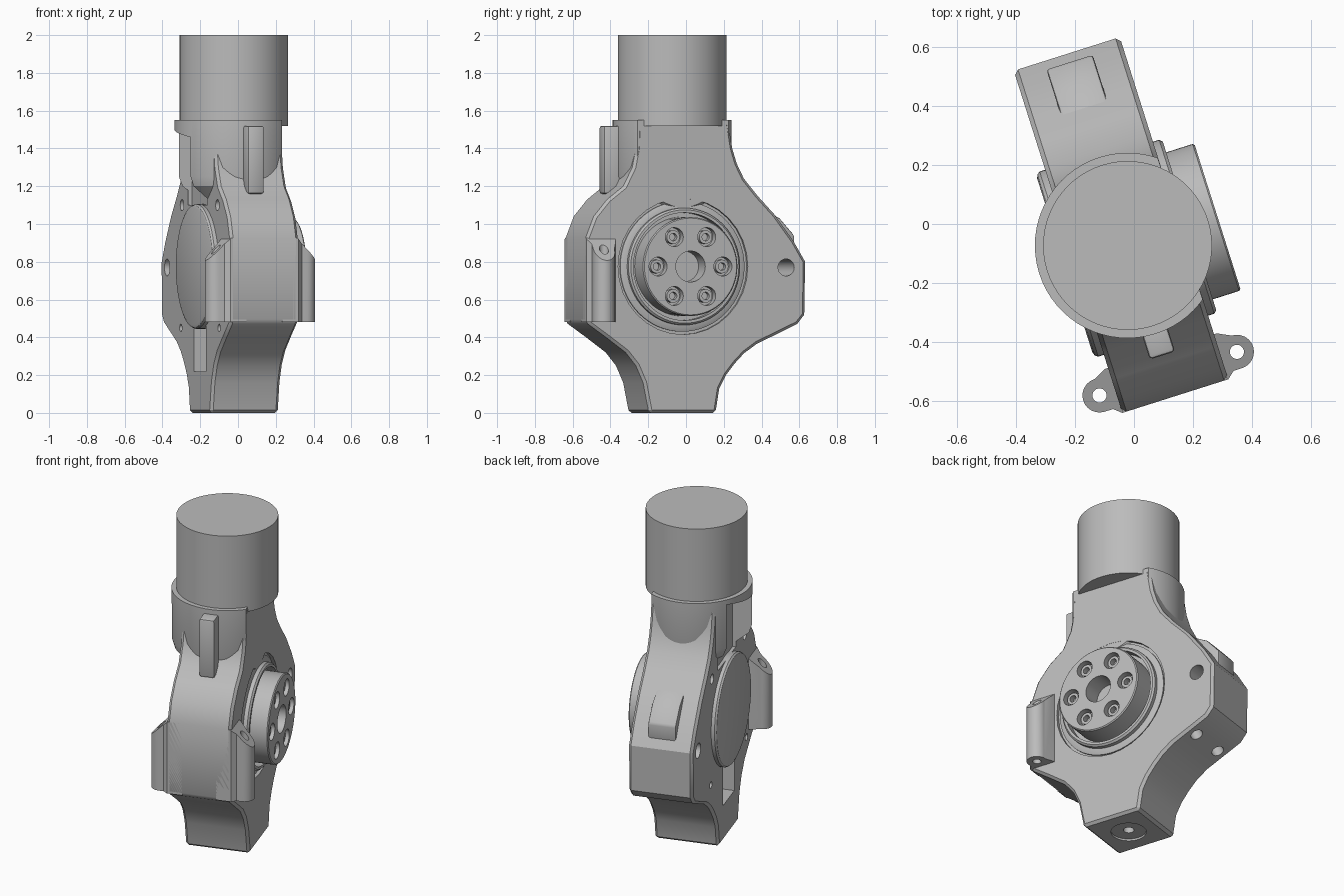
import bpy, bmesh, math
from mathutils import Matrix, Vector

if "Cube" in bpy.data.objects:
    bpy.data.objects.remove(bpy.data.objects["Cube"])

grey = bpy.data.materials.new("plain grey")
grey.use_nodes = True
grey.diffuse_color = (0.5, 0.5, 0.5, 1)
grey.node_tree.nodes["Principled BSDF"].inputs["Base Color"].default_value = (0.5, 0.5, 0.5, 1)

MID, AXIS_Y, AXIS_Z = -0.043, -0.063, 0.775   # body centre line and joint axis
LEFT, RIGHT = -0.232, 0.146                   # flat side faces
ALONG_X = Matrix.Rotation(math.pi / 2, 4, 'Y')
ALONG_Y = Matrix.Rotation(-math.pi / 2, 4, 'X')
UP = Matrix.Identity(4)
parts = []


def make(name, bm, keep=True):
    bmesh.ops.recalc_face_normals(bm, faces=bm.faces)
    mesh = bpy.data.meshes.new(name)
    bm.to_mesh(mesh)
    bm.free()
    mesh.materials.append(grey)
    ob = bpy.data.objects.new(name, mesh)
    bpy.context.collection.objects.link(ob)
    if keep:
        parts.append(ob)
    return ob


def lathe(name, pts, loc, turn=UP, ring=False, seg=64, keep=True):
    """Revolve (radius, height) points; ring closes the section on itself."""
    bm = bmesh.new()
    loops = [[bm.verts.new((r * math.cos(2 * math.pi * i / seg), r * math.sin(2 * math.pi * i / seg), h))
              for i in range(seg)] for r, h in pts]
    pairs = list(zip(loops, loops[1:]))
    if ring:
        pairs.append((loops[-1], loops[0]))
    else:
        bm.faces.new(loops[0])
        bm.faces.new(loops[-1])
    for a, b in pairs:
        for i in range(seg):
            j = (i + 1) % seg
            bm.faces.new((a[i], a[j], b[j], b[i]))
    bm.transform(Matrix.Translation(loc) @ turn)
    return make(name, bm, keep)


def prism(name, pts, low, high, axis='X', keep=True):
    """Extrude a (y, z) outline along X, or an (x, y) outline along Z."""
    bm = bmesh.new()
    place = (lambda p, h: (h, p[0], p[1])) if axis == 'X' else (lambda p, h: (p[0], p[1], h))
    a = [bm.verts.new(place(p, low)) for p in pts]
    b = [bm.verts.new(place(p, high)) for p in pts]
    bm.faces.new(a)
    bm.faces.new(b)
    for i in range(len(pts)):
        j = (i + 1) % len(pts)
        bm.faces.new((a[i], a[j], b[j], b[i]))
    return make(name, bm, keep)


def drill(radius, low, high, loc, turn=UP):
    return lathe("cutter", [(radius, low), (radius, high)], loc, turn, seg=32, keep=False)


def apply_modifiers(ob):
    bpy.context.view_layer.update()
    ev = ob.evaluated_get(bpy.context.evaluated_depsgraph_get())
    mesh = bpy.data.meshes.new_from_object(ev)
    ob.modifiers.clear()
    ob.data = mesh


def cut(ob, cutters):
    for c in cutters:
        mod = ob.modifiers.new("cut", 'BOOLEAN')
        mod.object, mod.operation, mod.solver = c, 'DIFFERENCE', 'EXACT'
        apply_modifiers(ob)
        bpy.data.objects.remove(c)


def bevel(ob, width, segments=1, angle=50):
    mod = ob.modifiers.new("bevel", 'BEVEL')
    mod.width, mod.segments, mod.limit_method = width, segments, 'ANGLE'
    mod.angle_limit = math.radians(angle)
    apply_modifiers(ob)


def trim(ob, point, normal):
    bm = bmesh.new()
    bm.from_mesh(ob.data)
    res = bmesh.ops.bisect_plane(bm, geom=bm.verts[:] + bm.edges[:] + bm.faces[:],
                                 plane_co=point, plane_no=normal, clear_outer=True)
    edges = [g for g in res["geom_cut"] if isinstance(g, bmesh.types.BMEdge)]
    bmesh.ops.edgeloop_fill(bm, edges=edges)
    bmesh.ops.recalc_face_normals(bm, faces=bm.faces)
    bm.to_mesh(ob.data)
    bm.free()


def pocket():
    return prism("cutter", [(-0.2, 1.1), (0.14, 1.1), (0.14, 1.52), (-0.2, 1.46)], -0.5, LEFT + 0.02, keep=False)


# Main housing: flared side outline
back = [(0.122, 0), (0.143, 0.13), (0.18, 0.2), (0.227, 0.26), (0.28, 0.315), (0.35, 0.365), (0.49, 0.43),
        (0.575, 0.47), (0.615, 0.52), (0.62, 0.8), (0.555, 0.91), (0.45, 1.05), (0.355, 1.15),
        (0.28, 1.24), (0.24, 1.32), (0.215, 1.4), (0.19, 1.55)]
front = [(-0.315, 1.55), (-0.32, 1.4), (-0.34, 1.3), (-0.39, 1.2), (-0.48, 1.13), (-0.555, 1.04),
         (-0.6, 0.925), (-0.6, 0.48), (-0.486, 0.4), (-0.377, 0.32), (-0.32, 0.25), (-0.28, 0.16), (-0.248, 0)]
body = prism("housing", back + front, LEFT, RIGHT)
bevel(body, 0.015)
cutters = [drill(0.36, 0, 0.1, (RIGHT - 0.02, AXIS_Y, AXIS_Z), ALONG_X),
           drill(0.045, -0.5, 0.5, (0, 0.51, 0.77), ALONG_X),
           drill(0.1, -0.1, 0.012, (MID, AXIS_Y, 0)),
           drill(0.03, -0.1, 0.1, (MID, AXIS_Y, 0)),
           prism("cutter", [(-0.17, 0.22), (0.04, 0.22), (0.04, 0.5), (-0.17, 0.5)], -0.4, LEFT + 0.07, keep=False),
           pocket()]
for y, z, r in [(0.27, 0.45, 0.02), (-0.4, 0.45, 0.02), (0.25, 1.1, 0.03), (-0.37, 1.1, 0.03)]:
    cutters.append(drill(r, -0.1, 0.05, (LEFT, y, z), ALONG_X))
for s in (-1, 1):
    cutters.append(drill(0.035, -0.08, 0.2, (MID + s * 0.11, 0.46, 0.42),
                         Matrix.Rotation(math.radians(-155), 4, 'X')))
cut(body, cutters)

# Round neck flattened on one side, with a cable pocket on the other
neck = lathe("neck", [(0.18, 1.08), (0.26, 1.16), (0.3, 1.2), (0.315, 1.25), (0.315, 1.55)], (MID, AXIS_Y, 0))
trim(neck, (RIGHT - 0.001, 0, 0), (1, 0, 0))
cut(neck, [pocket()])
lathe("top_tube", [(0.287, 1.52), (0.287, 2.0)], (MID, AXIS_Y, 0))

# Front and back ribs
rib = prism("front_rib", [(-0.3, 1.52), (-0.455, 1.52), (-0.455, 1.16), (-0.3, 1.16)], MID - 0.045, MID + 0.045)
bevel(rib, 0.012, 2)
boss = prism("back_rib", [(0.36, 1.11), (0.51, 1.03), (0.59, 0.94), (0.59, 0.83), (0.4, 0.9)], -0.125, 0.04)
bevel(boss, 0.01, 2, 30)

# Pair of slanted mounting ears
for side, s in (("left", 1), ("right", -1)):
    ex, ey, r = 0.245, -0.52, 0.058
    outline = [(0.1, -0.6), (0.189, -0.6), (0.215, ey - r)]
    outline += [(ex + r * math.cos(math.radians(a)), ey + r * math.sin(math.radians(a)))
                for a in range(-90, 91, 15)]
    outline += [(0.2, -0.44), (0.1, -0.43)]
    ear = prism(side + "_ear", [(MID + s * x, y) for x, y in outline], 0.48, 0.925, 'Z')
    trim(ear, (MID + s * 0.185, 0, 0.925), (s, 0, 1))
    cut(ear, [drill(0.024, 0, 1.5, (MID + s * ex, ey, 0))])

# Output joint: seal rings, flange and bolts
hub = (0, AXIS_Y, AXIS_Z)
lathe("outer_ring", [(0.31, 0.1), (0.31, 0.168), (0.3, 0.178), (0.285, 0.178), (0.285, 0.1)], hub, ALONG_X, True)
lathe("seal_ring", [(0.345, 0.1), (0.345, 0.135), (0.32, 0.145), (0.3, 0.145), (0.3, 0.1)], hub, ALONG_X, True)
flange = lathe("output_flange", [(0.262, 0.1), (0.262, 0.272), (0.256, 0.278)], hub, ALONG_X)
bolts = [(AXIS_Y + 0.18 * math.cos(k * math.pi / 3), AXIS_Z + 0.18 * math.sin(k * math.pi / 3)) for k in range(6)]
cut(flange, [drill(0.082, 0.16, 0.4, hub, ALONG_X)]
    + [drill(0.05, 0.225, 0.4, (0, y, z), ALONG_X) for y, z in bolts])
for k, (y, z) in enumerate(bolts):
    lathe("bolt_%d" % k, [(0.036, 0.22), (0.036, 0.26), (0.02, 0.26), (0.02, 0.22)],
          (0, y, z), ALONG_X, True, 24)

# Domed cover on the opposite side
lathe("side_cover", [(0.33, LEFT + 0.03), (0.33, -0.252), (0.323, -0.262), (0.31, -0.267)], hub, ALONG_X)

# Turn the whole assembly, then smooth round surfaces
bpy.ops.object.select_all(action='DESELECT')
for ob in parts:
    ob.data.transform(Matrix.Rotation(math.radians(17.6), 4, 'Z'))
    ob.select_set(True)
bpy.context.view_layer.objects.active = body
bpy.ops.object.shade_smooth_by_angle(angle=math.radians(28))
